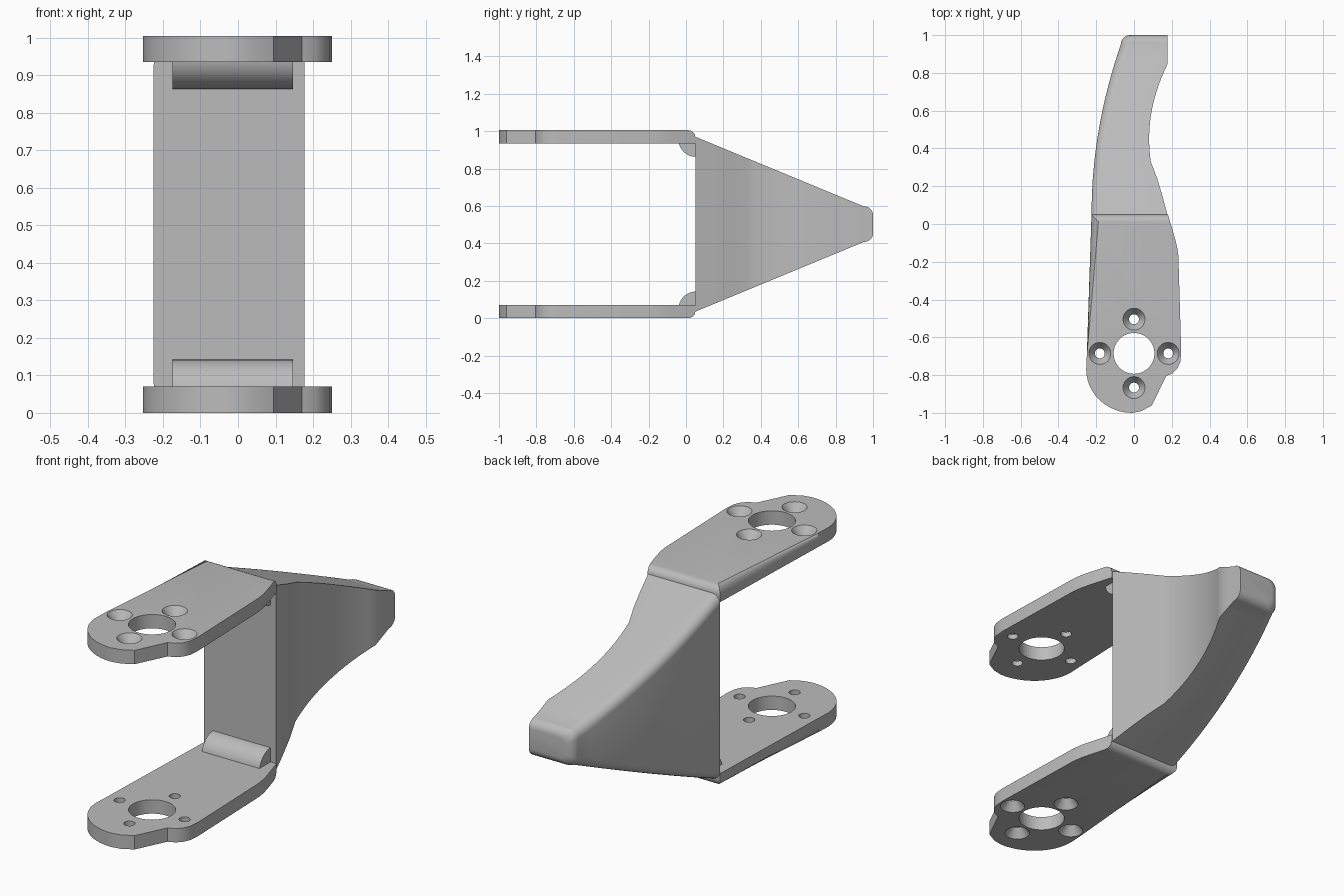
import bpy, bmesh, math

cube = bpy.data.objects.get("Cube")
if cube:
    bpy.data.objects.remove(cube)

H = 0.5025          # half of the total height; every part is modelled around z = 0
PLATE = 0.07        # plate thickness

grey = bpy.data.materials.new("plain_grey")
grey.use_nodes = True
grey.diffuse_color = (0.5, 0.5, 0.5, 1)
grey.node_tree.nodes["Principled BSDF"].inputs["Base Color"].default_value = (0.5, 0.5, 0.5, 1)


def make_object(name, bm):
    bmesh.ops.recalc_face_normals(bm, faces=bm.faces)
    mesh = bpy.data.meshes.new(name)
    bm.to_mesh(mesh)
    bm.free()
    obj = bpy.data.objects.new(name, mesh)
    obj.location.z = H
    mesh.materials.append(grey)
    bpy.context.collection.objects.link(obj)
    return obj


def loft(bm, sections):
    """Skin a row of equal-length closed sections and cap both ends."""
    rings = [[bm.verts.new(p) for p in s] for s in sections]
    for a, b in zip(rings, rings[1:]):
        for i in range(len(a)):
            j = (i + 1) % len(a)
            bm.faces.new((a[i], a[j], b[j], b[i]))
    bm.faces.new(rings[0])
    bm.faces.new(rings[-1])


def lathe(bm, x, y, profile, steps=40):
    angles = [2 * math.pi * i / steps for i in range(steps)]
    loft(bm, [[(x + r * math.cos(a), y + r * math.sin(a), z) for a in angles]
              for r, z in profile])


def mirror_up(obj):
    mod = obj.modifiers.new("mirror", 'MIRROR')
    mod.use_axis = (False, False, True)


def smooth(obj):
    bpy.ops.object.select_all(action='DESELECT')
    obj.select_set(True)
    bpy.context.view_layer.objects.active = obj
    bpy.ops.object.shade_smooth_by_angle(angle=math.radians(25))


# Plate outline: rounded front end, clipped corner and a lobe on the left
outline = [(-0.225, 0.05), (-0.25, -0.7), (-0.253, -0.77)]
for i in range(1, 13):
    a = math.radians(180 + 90 * i / 12)
    outline.append((-0.01 + 0.243 * math.cos(a), -0.77 + 0.23 * math.sin(a)))
outline += [(0.04, -0.99), (0.095, -0.96), (0.17, -0.805), (0.205, -0.79),
            (0.23, -0.765), (0.245, -0.73), (0.25, -0.68), (0.235, -0.17),
            (0.228, -0.12), (0.215, -0.07), (0.18, 0.05)]
bm = bmesh.new()
loft(bm, [[(x, y, z) for x, y in outline] for z in (-H, PLATE - H)])

# Round the outer right and rear edges
edges = []
for e in bm.edges:
    pts = [v.co for v in e.verts]
    if all(p.z < -H + 0.01 for p in pts):
        if all(p.x < -0.22 and p.y > -0.75 for p in pts) or all(p.y > 0.04 for p in pts):
            edges.append(e)
bmesh.ops.bevel(bm, geom=edges, offset=0.038, segments=6, profile=0.5, affect='EDGES')
plates = make_object("mounting_plates", bm)

# Centre hole and four countersunk screw holes
bm = bmesh.new()
CY, D = -0.685, 0.181
lathe(bm, 0, CY, [(0.108, -H - 0.05), (0.108, -H + 0.12)], 64)
for dx, dy in ((D, 0), (-D, 0), (0, D), (0, -D)):
    lathe(bm, dx, CY + dy, [(0.058, -H - 0.05), (0.058, -H), (0.026, -H + 0.045),
                            (0.026, -H + 0.12)])
cutter = make_object("hole_cutter", bm)
cutter.hide_render = True
cutter.hide_set(True)
cut = plates.modifiers.new("holes", 'BOOLEAN')
cut.operation = 'DIFFERENCE'
cut.solver = 'EXACT'
cut.object = cutter
mirror_up(plates)
smooth(plates)


# Tapered arm, lofted from front to rear with rounded right-hand corners
def arm_section(y):
    left = 0.18 - 0.3 * (y - 0.05) if y < 0.33 else 0.08 + 0.62 * (y - 0.45) ** 2
    left = min(left, 0.177)
    right = -0.225 + 0.155 * ((y - 0.05) / 0.9) ** 2
    half = 0.4675 - 0.4135 * (y - 0.05)
    if y > 0.95:                                   # rounded tip
        t = (y - 0.95) / 0.05
        bulge = 1 - math.sqrt(max(0, 1 - t * t))
        right = -0.07 + 0.05 * bulge
        half = 0.0955 - 0.045 * bulge
    r = min(0.045, half * 0.6)
    pts = [(left, y, -half), (left, y, half)]
    for sign, start in ((1, 90), (-1, 180)):
        for i in range(7):
            a = math.radians(start + 15 * i)
            pts.append((right + r + r * math.cos(a), y, sign * (half - r) + r * math.sin(a)))
    return pts


stations = [0.05, 0.15, 0.24, 0.33] + [0.33 + 0.04 * i for i in range(1, 13)]
stations += [0.845, 0.9] + [0.95 + 0.05 * math.sin(math.radians(15 * i)) for i in range(7)]
bm = bmesh.new()
loft(bm, [arm_section(y) for y in stations])
smooth(make_object("tapered_arm", bm))

# Convex quarter-round ribs in the inner corners
arc = [(0.05, 0.05 - H)]
for i in range(13):
    a = math.radians(90 + 7.5 * i)
    arc.append((0.052 + 0.092 * math.cos(a), 0.05 - H + 0.092 * math.sin(a)))
bm = bmesh.new()
loft(bm, [[(x, y, z) for y, z in arc] for x in (-0.175, 0.147)])
ribs = make_object("corner_ribs", bm)
mirror_up(ribs)
smooth(ribs)
